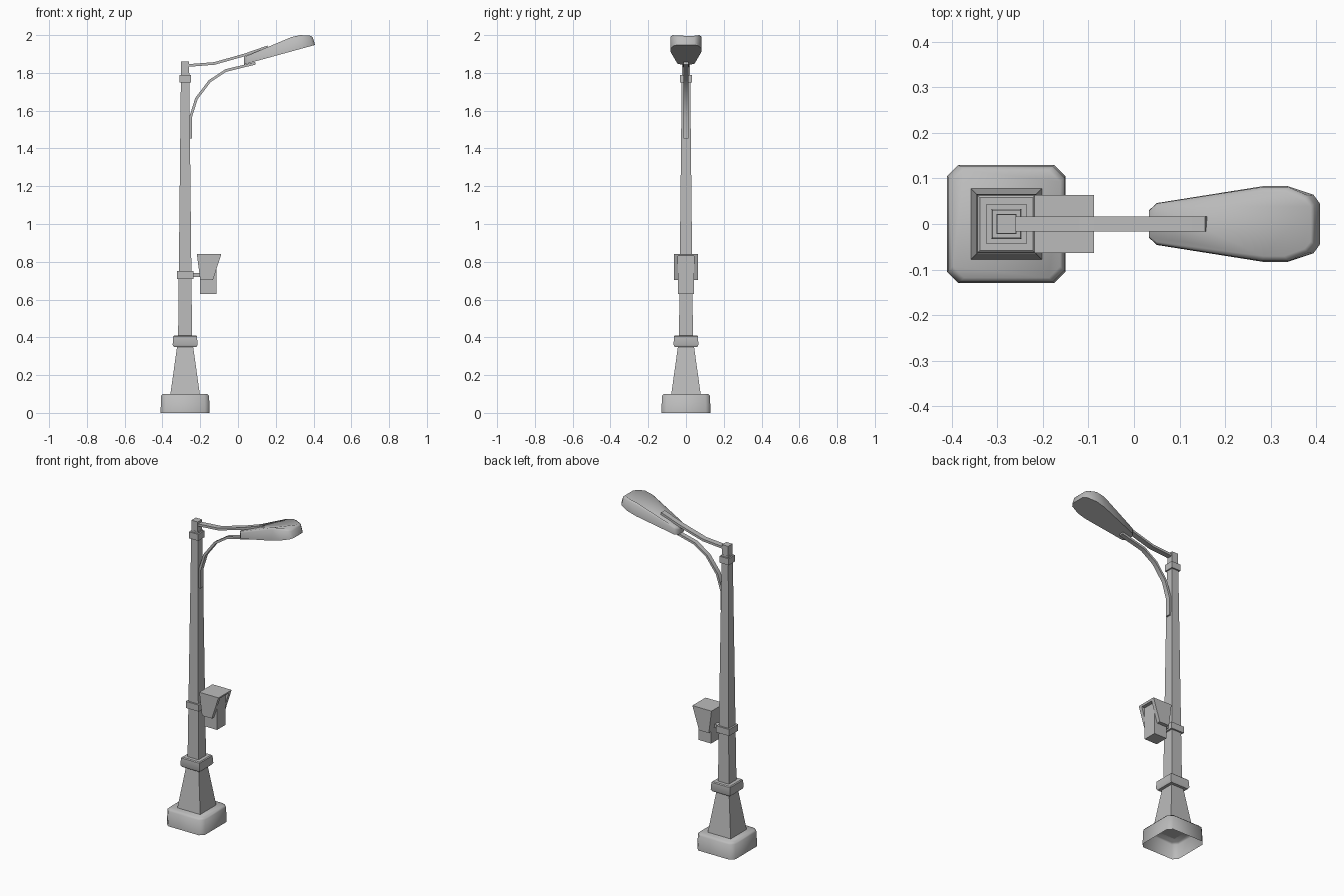
import bpy
import bmesh
from mathutils import Vector

if "Cube" in bpy.data.objects:
    bpy.data.objects.remove(bpy.data.objects["Cube"])

grey = bpy.data.materials.new("painted grey metal")
grey.use_nodes = True
COLOUR = (0.5, 0.5, 0.5, 1)
grey.diffuse_color = COLOUR
grey.node_tree.nodes["Principled BSDF"].inputs["Base Color"].default_value = COLOUR

POLE_X = -0.28


def loft(name, rings, cap_start=True, cap_end=True, angle=0.7):
    """Skin matching rings of points into one object."""
    bm = bmesh.new()
    rows = [[bm.verts.new(p) for p in ring] for ring in rings]
    for a, b in zip(rows, rows[1:]):
        for i in range(len(a)):
            j = (i + 1) % len(a)
            bm.faces.new((a[i], a[j], b[j], b[i]))
    if cap_start:
        bm.faces.new(rows[0][::-1])
    if cap_end:
        bm.faces.new(rows[-1])
    bmesh.ops.recalc_face_normals(bm, faces=bm.faces)
    mesh = bpy.data.meshes.new(name)
    bm.to_mesh(mesh)
    bm.free()
    obj = bpy.data.objects.new(name, mesh)
    mesh.materials.append(grey)
    bpy.context.collection.objects.link(obj)
    bpy.ops.object.select_all(action='DESELECT')
    obj.select_set(True)
    bpy.context.view_layer.objects.active = obj
    bpy.ops.object.shade_smooth_by_angle(angle=angle)
    return obj


def square(h, z, cut=0):
    """Square outline round the pole axis, with optional cut corners."""
    if cut == 0:
        pts = [(-h, -h), (h, -h), (h, h), (-h, h)]
    else:
        k = h - cut
        pts = [(-k, -h), (k, -h), (h, -k), (h, k),
               (k, h), (-k, h), (-h, k), (-h, -k)]
    return [(POLE_X + x, y, z) for x, y in pts]


def column(name, levels, cut=0, **kw):
    return loft(name, [square(h, z, cut) for h, z in levels], **kw)


def extrude_y(name, profile, y0, y1):
    return loft(name, [[(x, y, z) for x, z in profile] for y in (y0, y1)])


def rect(x0, x1, z0, z1):
    return [(x0, z0), (x1, z0), (x1, z1), (x0, z1)]


def arm(name, path, half_width, half_depth):
    """Flat bar swept along a path in the xz plane."""
    pts = [Vector((x, 0, z)) for x, z in path]
    rings = []
    for i, p in enumerate(pts):
        t = (pts[min(i + 1, len(pts) - 1)] - pts[max(i - 1, 0)]).normalized()
        n = Vector((-t.z, 0, t.x)) * half_depth
        w = Vector((0, half_width, 0))
        rings.append([p - n - w, p + n - w, p + n + w, p - n + w])
    return loft(name, rings)


# Stacked post parts
column("base", [(0.13, 0), (0.127, 0.09), (0.118, 0.1)], cut=0.025,
       cap_start=False, angle=0.9)
column("pedestal", [(0.078, 0.098), (0.042, 0.355)])
column("lower_collar", [(0.06, 0.35), (0.066, 0.36), (0.063, 0.405), (0.058, 0.41)])
column("pole", [(0.037, 0.4), (0.022, 1.8)])
column("middle_band", [(0.044, 0.71), (0.044, 0.75)])
column("upper_collar", [(0.031, 1.75), (0.031, 1.79)])
column("pole_cap", [(0.021, 1.78), (0.021, 1.86)])

# Signal box with an open-fronted hood
extrude_y("box_bracket", rect(-0.25, -0.19, 0.72, 0.74), -0.015, 0.015)
extrude_y("signal_box", rect(-0.2, -0.113, 0.63, 0.83), -0.042, 0.042)
hood = [(-0.2, 0.703), (-0.133, 0.703), (-0.088, 0.842), (-0.218, 0.842)]
for side, name in ((-1, "right_hood_wall"), (1, "left_hood_wall")):
    extrude_y(name, hood, side * 0.042, side * 0.064)
extrude_y("hood_roof", [(-0.216, 0.83), (-0.092, 0.83), (-0.088, 0.842), (-0.218, 0.842)],
          -0.042, 0.042)
extrude_y("hood_back", [(-0.2, 0.703), (-0.195, 0.703), (-0.195, 0.835), (-0.217, 0.835)],
          -0.042, 0.042)

# Arms
arm("upper_arm", [(-0.265, 1.839), (-0.125, 1.85), (0.035, 1.895), (0.158, 1.938)],
    0.017, 0.007)
arm("lower_arm", [(-0.251, 1.453), (-0.251, 1.565), (-0.22, 1.664), (-0.15, 1.756),
                  (-0.066, 1.812), (0.092, 1.851)], 0.014, 0.007)

# Lamp head: flat sloping underside, nearly straight walls, crowned top
outline = [(0.033, 0.03), (0.05, 0.046), (0.283, 0.083), (0.338, 0.083),
           (0.394, 0.064), (0.408, 0.045)]
outline += [(x, -y) for x, y in reversed(outline)]


def under(x):
    return 1.846 + 0.275 * (x - 0.037)


def over(x):
    return min(1.885 + 0.42 * (x - 0.034), 2.0) - max(0, x - 0.36) * 0.12


def inset(x):
    return x - 0.012 if x > 0.37 else x


loft("lamp_head", [
    [(x, y, under(x)) for x, y in outline],
    [(inset(x), y * 0.98, over(inset(x)) - 0.008) for x, y in outline],
    [(inset(x) - 0.008 * (x > 0.3), y * 0.85, over(inset(x))) for x, y in outline],
], angle=1.0)
